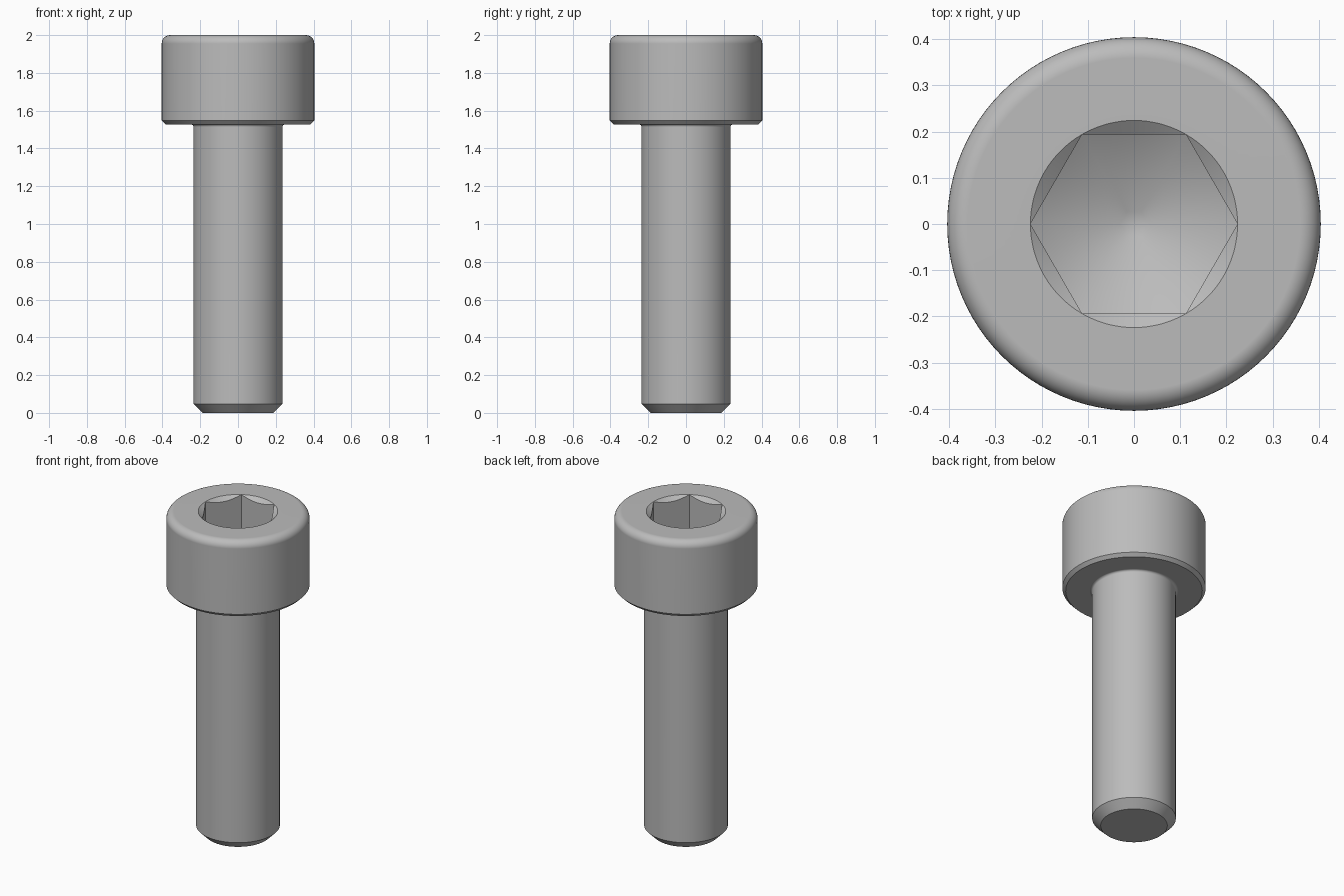
import bpy, bmesh
from math import sin, cos, pi

cube = bpy.data.objects.get("Cube")
if cube:
    bpy.data.objects.remove(cube)

SEGMENTS = 96
HEIGHT = 2.0
FLAT = 0.194           # half the width of the hexagon socket
MOUTH = FLAT / cos(pi / 6)
FLOOR = 1.76           # height of the socket floor where the cone meets the flats
CONE = 0.577           # slope of the drilled floor


def arc(cx, cz, radius, start, end, steps):
    """Points of a profile fillet, angles in units of pi."""
    angles = [pi * (start + (end - start) * i / steps) for i in range(steps + 1)]
    return [(cx + radius * cos(a), cz + radius * sin(a)) for a in angles]


def hex_radius(angle):
    return FLAT / cos(angle % (pi / 3) - pi / 6)


def socket_chamfer(angle):
    r = hex_radius(angle)
    return r, HEIGHT - 0.75 * (MOUTH - r)


def socket_floor(angle):
    r = hex_radius(angle)
    return r, FLOOR + CONE * (r - FLAT)


def round_ring(r, z):
    return lambda angle: (r, z)


# Outer profile from the tip up to the socket mouth
profile = [(0.188, 0), (0.236, 0.048)]
profile += arc(0.25, 1.514, 0.014, 1, 0.5, 4)
profile += [(0.385, 1.528), (0.404, 1.547)]
profile += arc(0.359, HEIGHT - 0.045, 0.045, 0, 0.5, 8)
profile += [(MOUTH, HEIGHT)]
rings = [round_ring(r, z) for r, z in profile]

# Hexagon socket with a chamfered mouth and a conical floor
rings += [socket_chamfer, socket_floor,
          round_ring(0.03, FLOOR - CONE * (FLAT - 0.03))]

bm = bmesh.new()
loops = []
for ring in rings:
    loop = []
    for i in range(SEGMENTS):
        angle = 2 * pi * i / SEGMENTS
        r, z = ring(angle)
        loop.append(bm.verts.new((r * cos(angle), r * sin(angle), z)))
    loops.append(loop)
for low, high in zip(loops, loops[1:]):
    for i in range(SEGMENTS):
        j = (i + 1) % SEGMENTS
        bm.faces.new((low[i], low[j], high[j], high[i]))
bm.faces.new(loops[0][::-1])
bm.faces.new(loops[-1])
bmesh.ops.remove_doubles(bm, verts=bm.verts, dist=0.0002)
bmesh.ops.recalc_face_normals(bm, faces=bm.faces)
mesh = bpy.data.meshes.new("socket_head_screw")
bm.to_mesh(mesh)
bm.free()

screw = bpy.data.objects.new("socket_head_screw", mesh)
bpy.context.collection.objects.link(screw)

# Plain grey steel
steel = bpy.data.materials.new("grey_steel")
steel.use_nodes = True
colour = (0.5, 0.5, 0.5, 1)
steel.diffuse_color = colour
steel.node_tree.nodes["Principled BSDF"].inputs["Base Color"].default_value = colour
mesh.materials.append(steel)

# Smooth round surfaces, crisp edges
bpy.ops.object.select_all(action='DESELECT')
screw.select_set(True)
bpy.context.view_layer.objects.active = screw
bpy.ops.object.shade_smooth_by_angle(angle=pi / 6)
normals = screw.modifiers.new("clean_normals", 'WEIGHTED_NORMAL')
normals.keep_sharp = True
